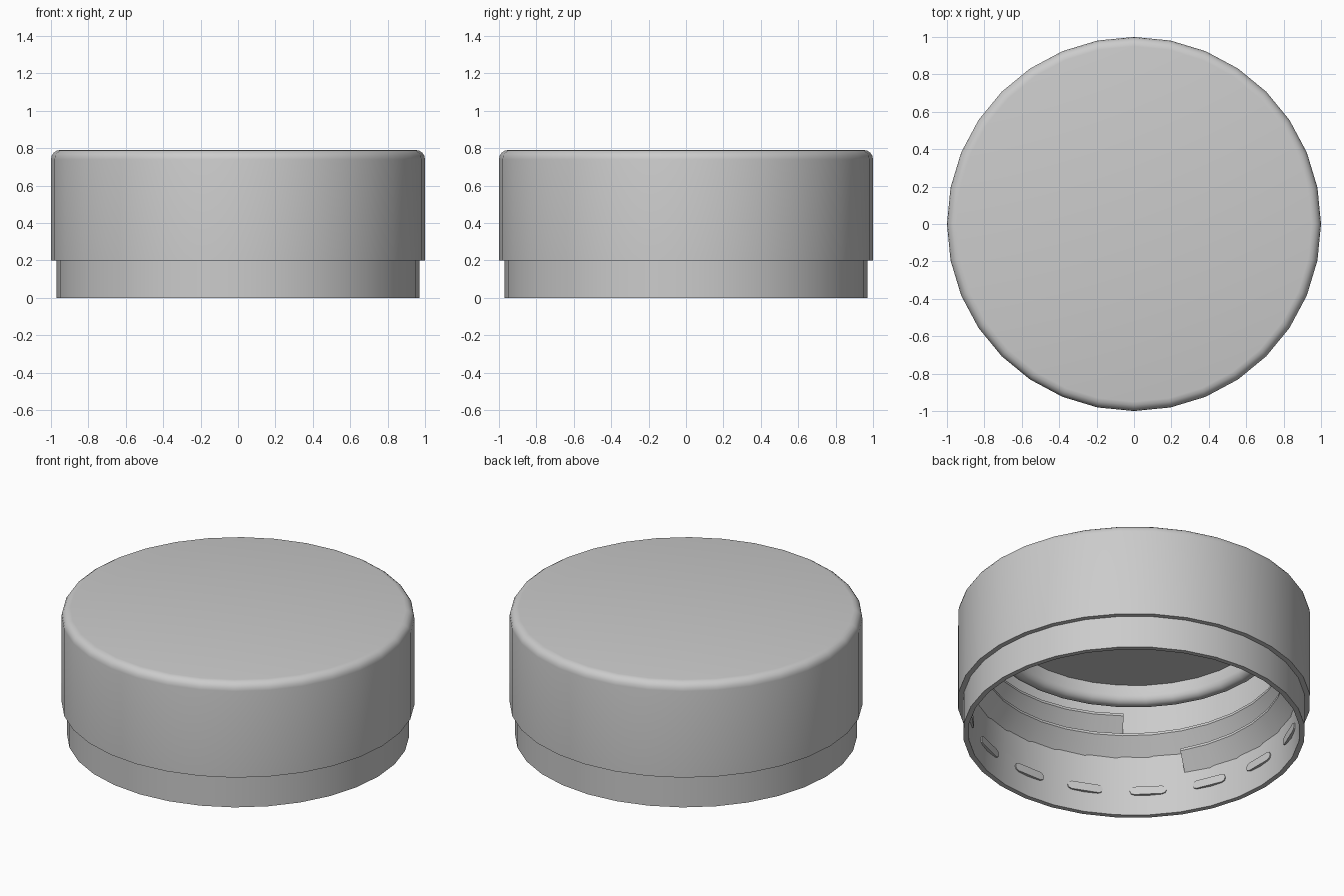
import bpy, bmesh, math
from mathutils import Matrix, Vector

if "Cube" in bpy.data.objects:
    bpy.data.objects.remove(bpy.data.objects["Cube"])

SIDES = 32
STEP = math.tau / SIDES

plastic = bpy.data.materials.new("grey_plastic")
plastic.use_nodes = True
GREY = (0.6, 0.6, 0.6, 1)
plastic.diffuse_color = GREY
plastic.node_tree.nodes["Principled BSDF"].inputs["Base Color"].default_value = GREY


def finish(bm, name):
    bmesh.ops.recalc_face_normals(bm, faces=bm.faces)
    mesh = bpy.data.meshes.new(name)
    bm.to_mesh(mesh)
    bm.free()
    mesh.materials.append(plastic)
    obj = bpy.data.objects.new(name, mesh)
    bpy.context.collection.objects.link(obj)
    bpy.ops.object.select_all(action='DESELECT')
    obj.select_set(True)
    bpy.context.view_layer.objects.active = obj
    bpy.ops.object.shade_smooth_by_angle(angle=math.radians(32))
    return obj


def lathe(name, profile):
    bm = bmesh.new()
    verts = [bm.verts.new((r, 0, z)) for r, z in profile]
    edges = [bm.edges.new(pair) for pair in zip(verts, verts[1:])]
    bmesh.ops.spin(bm, geom=verts + edges, cent=(0, 0, 0), axis=(0, 0, 1),
                   angle=math.tau, steps=SIDES, use_merge=True)
    bmesh.ops.remove_doubles(bm, verts=bm.verts, dist=0.0005)
    return finish(bm, name)


def arc(r, z, radius, start, end, count):
    angles = [math.radians(start + (end - start) * i / count) for i in range(count + 1)]
    return [(r + radius * math.cos(a), z + radius * math.sin(a)) for a in angles]


# Cap shell with rounded top edge, stepped lower band and hollow inside
lathe("cap_shell",
      [(0, 0.79)] + arc(0.95, 0.74, 0.05, 90, 0, 4)
      + [(1, 0.2), (0.97, 0.2), (0.97, 0), (0.94, 0), (0.93, 0.3), (0.93, 0.75), (0, 0.75)])

# Rounded sealing ring under the lid
lathe("sealing_ring",
      [(0.77, 0.755)] + arc(0.815, 0.685, 0.045, 180, 360, 6) + [(0.86, 0.755)])

# Inner screw thread, winding down for almost two turns
section = [(0.94, 0.36), (0.85, 0.47), (0.85, 0.485), (0.94, 0.50)]
PITCH = 0.13
start, end = math.radians(234), math.radians(932)
middle = math.radians(585)
count = round((end - start) / STEP)
bm = bmesh.new()
rings = []
for i in range(count + 1):
    a = start + (end - start) * i / count
    drop = PITCH * (a - middle) / math.tau
    rings.append([bm.verts.new((r * math.cos(a), r * math.sin(a), z - drop))
                  for r, z in section])
for one, two in zip(rings, rings[1:]):
    for j in range(4):
        k = (j + 1) % 4
        bm.faces.new((one[j], one[k], two[k], two[j]))
bm.faces.new(rings[0])
bm.faces.new(rings[-1])
finish(bm, "screw_thread")

# Small pill-shaped catches around the lower band
bm = bmesh.new()
outline = [(side * 0.08 + 0.025 * math.cos(t), 0.15 + 0.025 * math.sin(t))
           for side, first in ((1, -90), (-1, 90))
           for t in (math.radians(first + 45 * i) for i in range(5))]
for n in range(16):
    turn = Matrix.Rotation(n * math.tau / 16, 3, 'Z')
    inner, outer = [[bm.verts.new(turn @ Vector((r, y, z))) for y, z in outline]
                    for r in (0.918, 0.95)]
    bm.faces.new(inner)
    bm.faces.new(outer)
    for j in range(len(outline)):
        k = (j + 1) % len(outline)
        bm.faces.new((inner[j], inner[k], outer[k], outer[j]))
finish(bm, "band_catches")
